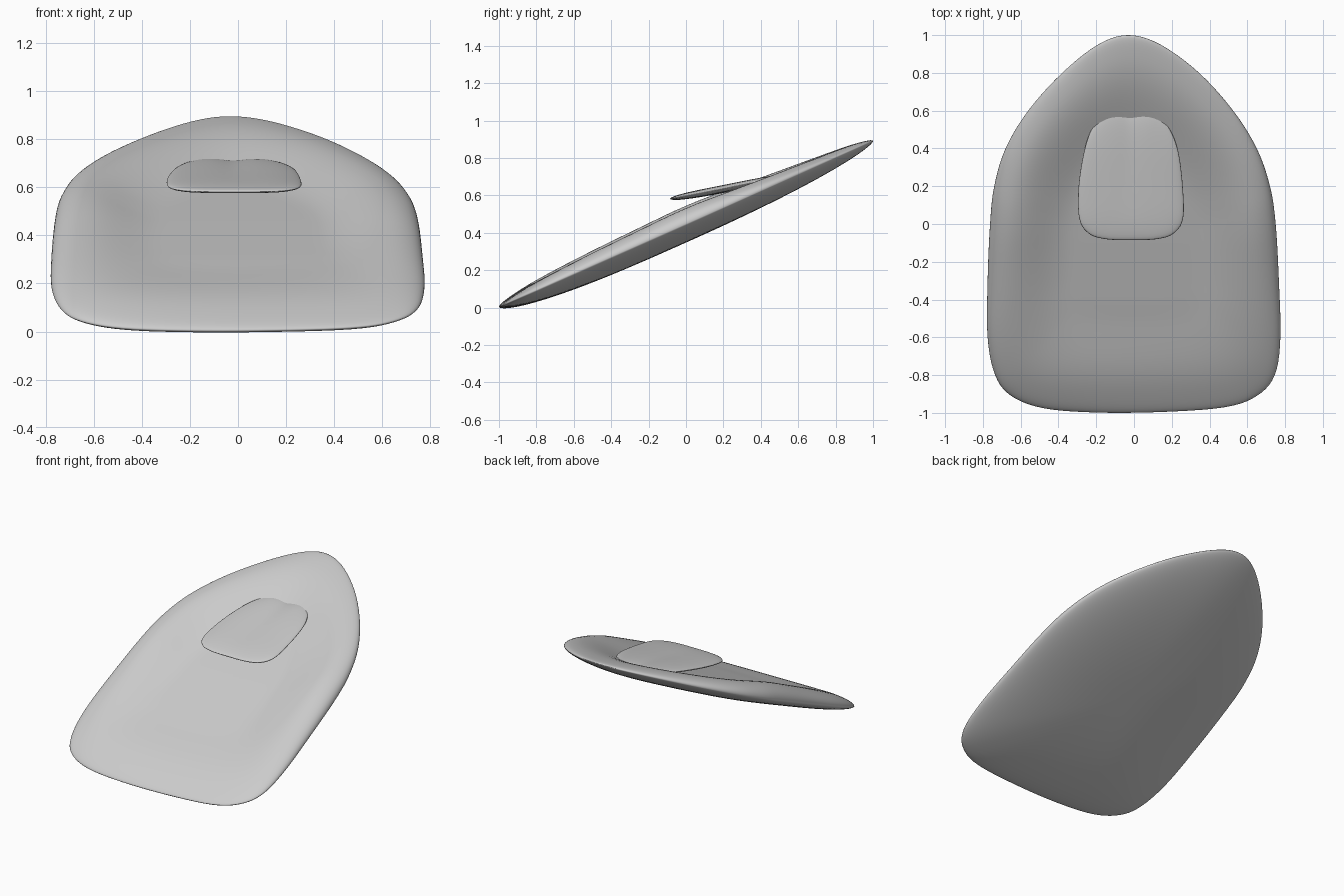
import bpy, bmesh, math

if "Cube" in bpy.data.objects:
    bpy.data.objects.remove(bpy.data.objects["Cube"])


def lerp(table, y):
    # linear interpolation through (y, value) stations
    if y <= table[0][0]:
        return table[0][1]
    for (a, va), (b, vb) in zip(table, table[1:]):
        if y <= b:
            t = (y - a) / (b - a)
            return va + (vb - va) * t
    return table[-1][1]


def soft(table, y):
    # smoothed lookup
    return sum(lerp(table, y + d * 0.03) for d in range(-4, 5)) / 9


def spline(pts, n):
    # closed Catmull-Rom curve
    out, m = [], len(pts)
    for i in range(m):
        p = [pts[(i + k) % m] for k in (-1, 0, 1, 2)]
        for j in range(n):
            t = j / n
            out.append(tuple(0.5 * (2 * b + (c - a) * t + (2 * a - 5 * b + 4 * c - d) * t * t
                                    + (3 * b - a - 3 * c + d) * t ** 3) for a, b, c, d in zip(*p)))
    return out


def pad(name, outline, centre, top, bottom, rings=28):
    # closed pillow: concentric rings from top centre, over the edge, to bottom centre
    cx, cy = centre
    n = len(outline)
    verts = [(cx, cy, top(cx, cy, 0))]
    for i in range(1, 2 * rings):
        s = math.sin(math.pi * i / (2 * rings))
        f = top if i <= rings else bottom
        for px, py in outline:
            x, y = cx + s * (px - cx), cy + s * (py - cy)
            verts.append((x, y, f(x, y, s)))
    verts.append((cx, cy, bottom(cx, cy, 0)))
    last = len(verts) - 1
    faces = []
    for j in range(n):
        k = (j + 1) % n
        faces.append((0, 1 + k, 1 + j))
        for i in range(2 * rings - 2):
            r = 1 + i * n
            faces.append((r + j, r + k, r + n + k, r + n + j))
        faces.append((last, last - n + j, last - n + k))
    mesh = bpy.data.meshes.new(name)
    mesh.from_pydata(verts, [], faces)
    ob = bpy.data.objects.new(name, mesh)
    bpy.context.collection.objects.link(ob)
    bm = bmesh.new()
    bm.from_mesh(mesh)
    bmesh.ops.recalc_face_normals(bm, faces=bm.faces)
    bm.to_mesh(mesh)
    bm.free()
    mesh.polygons.foreach_set("use_smooth", [True] * len(mesh.polygons))
    return ob


# Dished shield-shaped base, tilted up towards the nose
base_outline = spline([
    (-0.03, 1.0), (-0.19, 0.95), (-0.38, 0.80), (-0.56, 0.60), (-0.68, 0.40), (-0.74, 0.20),
    (-0.762, 0.0), (-0.775, -0.3), (-0.775, -0.6), (-0.735, -0.8), (-0.65, -0.91), (-0.48, -0.975),
    (-0.2, -0.998), (0.15, -0.995), (0.48, -0.97), (0.65, -0.91), (0.745, -0.8), (0.775, -0.6),
    (0.767, -0.3), (0.75, 0.0), (0.72, 0.2), (0.65, 0.40), (0.525, 0.60), (0.345, 0.80), (0.14, 0.95)], 5)
rim = [(-1, .03), (-.78, .06), (-.5, .083), (0, .11), (.42, .075), (.72, .052), (1, .03)]
dish = [(-1, .02), (-.5, .043), (0, .02), (.4, -.005), (.6, -.01), (1, .0)]


def slope(y):
    return 0.4475 + 0.4425 * y


def base_top(x, y, s):
    w = min(1, max(0, (s - 0.42) / 0.48))
    w = w * w * (3 - 2 * w)
    h = soft(dish, y) * (1 - w) + (soft(rim, y) - 0.012 * x) * w
    return slope(y) + h * math.sqrt(max(0, 1 - s ** 9))


def base_bottom(x, y, s):
    return slope(y) - 0.1 * max(0, 1 - s ** 2.5) ** 0.6


pad("base_shell", base_outline, (0, -0.1), base_top, base_bottom)

# Thin tongue floating above the dish and merging into it at the back
tongue_outline = spline([
    (-0.02, -0.085), (-0.15, -0.08), (-0.24, -0.05), (-0.29, 0.03), (-0.293, 0.2), (-0.265, 0.38),
    (-0.225, 0.5), (-0.16, 0.585), (-0.09, 0.605), (-0.02, 0.59), (0.05, 0.605), (0.12, 0.585),
    (0.19, 0.5), (0.235, 0.38), (0.258, 0.2), (0.26, 0.03), (0.21, -0.05), (0.12, -0.08)], 5)
mid = [(-.16, .568), (-.08, .582), (0, .597), (.2, .636), (.4, .677), (.6, .714), (.8, .75)]


def tongue_mid(x, y):
    # shallow trough down the middle, deepening into a notch at the back
    return soft(mid, y) - 0.012 * max(0, y) * math.exp(-((x + 0.02) / 0.07) ** 2)


def tongue_top(x, y, s):
    return tongue_mid(x, y) + 0.02 * math.sqrt(max(0, 1 - s ** 4))


def tongue_bottom(x, y, s):
    return tongue_mid(x, y) - 0.021 * math.sqrt(max(0, 1 - s ** 4))


pad("tongue", tongue_outline, (-0.02, 0.25), tongue_top, tongue_bottom, 14)
